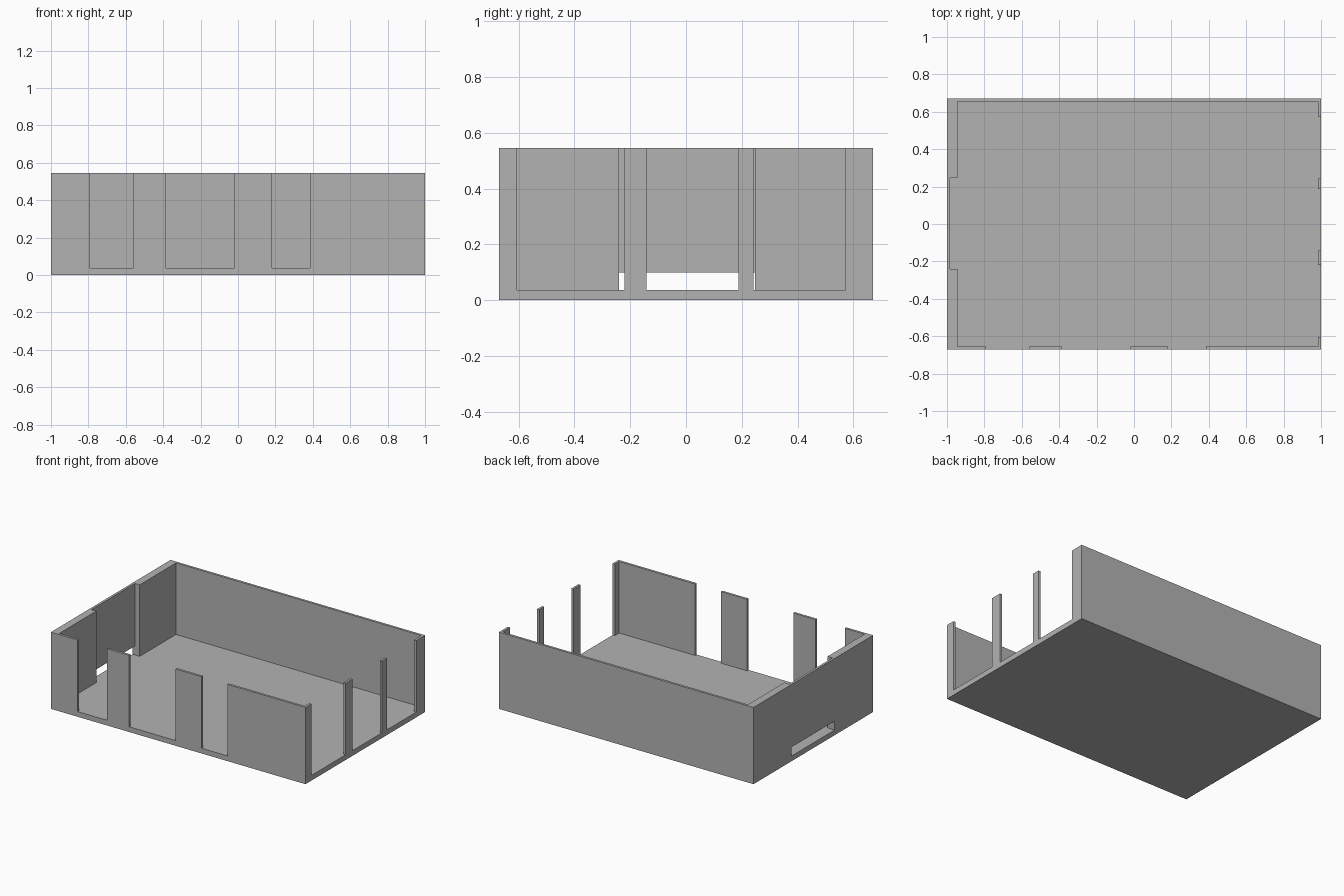
import bpy
import bmesh

cube = bpy.data.objects.get("Cube")
if cube:
    bpy.data.objects.remove(cube, do_unlink=True)

# Overall sizes
X, Y = 1.0, 0.671
FLOOR, TOP = 0.037, 0.545
THIN, THICK = 0.017, 0.055
SLOT_TOP = 0.10
NICHE_FRONT, NICHE_BACK = -0.24, 0.247

grey = bpy.data.materials.new("plain_grey")
grey.use_nodes = True
colour = (0.45, 0.45, 0.45, 1)
grey.diffuse_color = colour
grey.node_tree.nodes["Principled BSDF"].inputs["Base Color"].default_value = colour


def prism(name, outline, z0, z1):
    """Raise a plan outline from z0 to z1."""
    bm = bmesh.new()
    face = bm.faces.new([bm.verts.new((x, y, z0)) for x, y in outline])
    raised = bmesh.ops.extrude_face_region(bm, geom=[face])["geom"]
    verts = [v for v in raised if isinstance(v, bmesh.types.BMVert)]
    bmesh.ops.translate(bm, vec=(0, 0, z1 - z0), verts=verts)
    bmesh.ops.recalc_face_normals(bm, faces=bm.faces)
    mesh = bpy.data.meshes.new(name)
    bm.to_mesh(mesh)
    bm.free()
    mesh.materials.append(grey)
    obj = bpy.data.objects.new(name, mesh)
    bpy.context.collection.objects.link(obj)
    return obj


def block(name, x0, x1, y0, y1, z0=FLOOR, z1=TOP):
    return prism(name, [(x0, y0), (x1, y0), (x1, y1), (x0, y1)], z0, z1)


# Floor slab
block("floor", -X, X, -Y, Y, 0, FLOOR)

# Back wall, turning into a short pier on one side and a thick wall on the other
prism("back_wall", [
    (X, 0.572), (X, Y), (-X, Y), (-X, NICHE_BACK),
    (-X + THICK, NICHE_BACK), (-X + THICK, Y - THIN),
    (X - THIN, Y - THIN), (X - THIN, 0.572)], FLOOR, TOP)

# Thick side wall, turning into the front wall
prism("front_right_corner_wall", [
    (-X, NICHE_FRONT), (-X, -Y), (-0.79, -Y), (-0.79, -Y + THIN),
    (-X + THICK, -Y + THIN), (-X + THICK, NICHE_FRONT)], FLOOR, TOP)

# Front wall, turning into a short side pier
prism("front_left_corner_wall", [
    (0.386, -Y), (X, -Y), (X, -0.605), (X - THIN, -0.605),
    (X - THIN, -Y + THIN), (0.386, -Y + THIN)], FLOOR, TOP)

# Thin niche panel, raised above a low slot
block("niche_panel", -X, -X + THIN, NICHE_FRONT, NICHE_BACK, SLOT_TOP, TOP)

# Wall pieces between the front openings
for i, (x0, x1) in enumerate([(-0.56, -0.385), (-0.02, 0.183)], 1):
    block(f"front_pier_{i}", x0, x1, -Y, -Y + THIN)

# Slim piers between the side openings
for i, (y0, y1) in enumerate([(-0.22, -0.142), (0.188, 0.242)], 1):
    block(f"left_pier_{i}", X - THIN, X, y0, y1)
